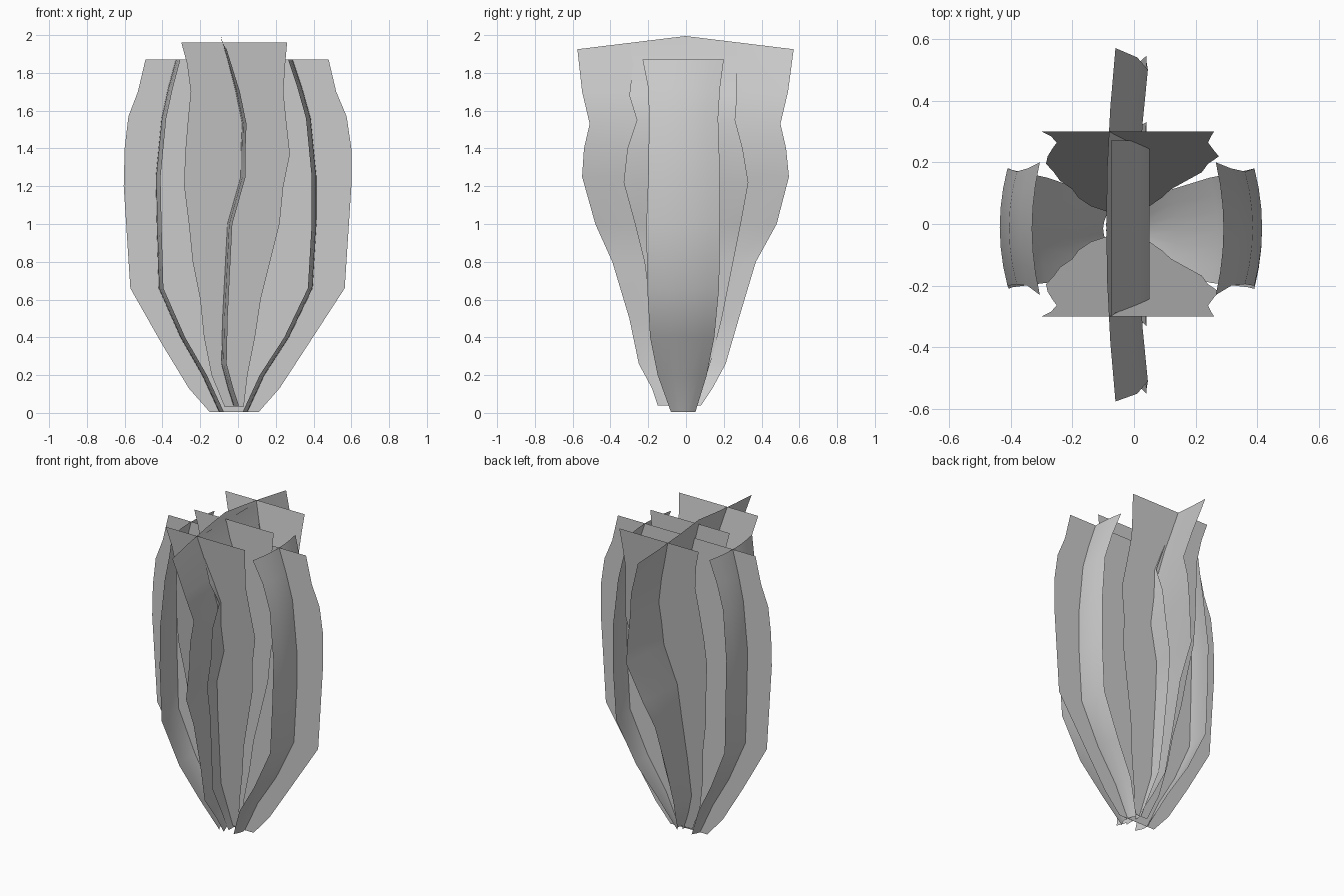
import bpy, math

COLS = 6


def sheet(name, rows, axis, sign=1, bow=0.0, lift=0.0):
    """Leaf card from rows (z, low, high, offset); axis is its width direction.
    bow bends the edges inwards, lift raises the middle of the top edge."""
    verts, faces = [], []
    for r, (z, lo, hi, off) in enumerate(rows):
        for c in range(COLS + 1):
            t = 2 * c / COLS - 1
            w = lo + (hi - lo) * c / COLS
            o = sign * (off - bow * t * t)
            h = z + (lift * (1 - abs(t)) if r == len(rows) - 1 else 0)
            verts.append((w, o, h) if axis == 'x' else (o, w, h))
    n = COLS + 1
    for r in range(len(rows) - 1):
        for c in range(COLS):
            a = r * n + c
            faces.append((a, a + 1, a + n + 1, a + n))
    mesh = bpy.data.meshes.new(name)
    mesh.from_pydata(verts, [], faces)
    ob = bpy.data.objects.new(name, mesh)
    bpy.context.collection.objects.link(ob)
    bpy.ops.object.select_all(action='DESELECT')
    ob.select_set(True)
    bpy.context.view_layer.objects.active = ob
    bpy.ops.object.shade_smooth_by_angle(angle=math.radians(30))
    return ob


# Wide flat card across the plant
sheet("wide_cross_leaf", [
    (0.005, -.15, .11, 0), (0.13, -.26, .22, 0), (0.36, -.40, .37, 0),
    (0.66, -.57, .565, 0), (1.2, -.605, .60, 0), (1.4, -.60, .60, 0),
    (1.57, -.58, .575, 0), (1.7, -.53, .52, 0), (1.87, -.49, .48, 0)], 'x')

# Narrow outline, shared by the centre card and the two outward leaning cards
narrow = [(0.03, -.07, .03), (0.2, -.14, .05), (0.4, -.18, .09), (0.6, -.20, .12),
          (0.8, -.24, .17), (1.0, -.26, .22), (1.2, -.285, .24), (1.37, -.28, .275),
          (1.55, -.265, .255), (1.7, -.25, .24), (1.85, -.27, .25), (1.96, -.30, .26)]
sheet("centre_leaf", [(z, a, b, -.012) for z, a, b in narrow], 'x')
for name, s in (("front_leaf", -1), ("back_leaf", 1)):
    sheet(name, [(z, a, b, .03 + .27 * z / 1.96) for z, a, b in narrow], 'x', s)

# Bowed side cards
side = [(0.005, -.08, .05), (0.2, -.15, .11), (0.4, -.19, .15), (0.66, -.205, .175),
        (1.0, -.21, .18), (1.25, -.20, .18), (1.56, -.195, .17), (1.72, -.20, .18),
        (1.87, -.23, .20)]
left_x = (.10, .19, .305, .42, .43, .435, .405, .37, .33)
right_x = (.05, .14, .27, .395, .415, .415, .385, .34, .29)
for name, xs, s in (("left_leaf", left_x, -1), ("right_leaf", right_x, 1)):
    sheet(name, [(*r, x) for r, x in zip(side, xs)], 'y', s, bow=.025)

# Wavy front-to-back card, with raised middle
sheet("wavy_leaf", [
    (0.04, -.15, .08, -.025), (0.13, -.18, .14, -.055), (0.26, -.25, .21, -.09),
    (0.5, -.30, .28, -.085), (0.8, -.39, .37, -.07), (1.0, -.48, .48, -.06),
    (1.25, -.55, .545, .01), (1.4, -.54, .53, .01), (1.53, -.51, .50, .015),
    (1.7, -.55, .54, -.02), (1.925, -.575, .57, -.09)], 'y', bow=-.03, lift=.07)

# Narrow wavy inner card
sheet("inner_wavy_leaf", [
    (0.02, -.08, .05, -.01), (0.3, -.16, .14, -.07), (0.5, -.18, .19, -.06),
    (0.8, -.22, .25, -.045), (1.0, -.27, .29, -.03), (1.22, -.33, .33, .04),
    (1.4, -.31, .30, .035), (1.55, -.26, .26, .05), (1.68, -.30, .27, .01),
    (1.85, -.28, .27, -.05), (1.95, -.30, .27, -.075)], 'y')
